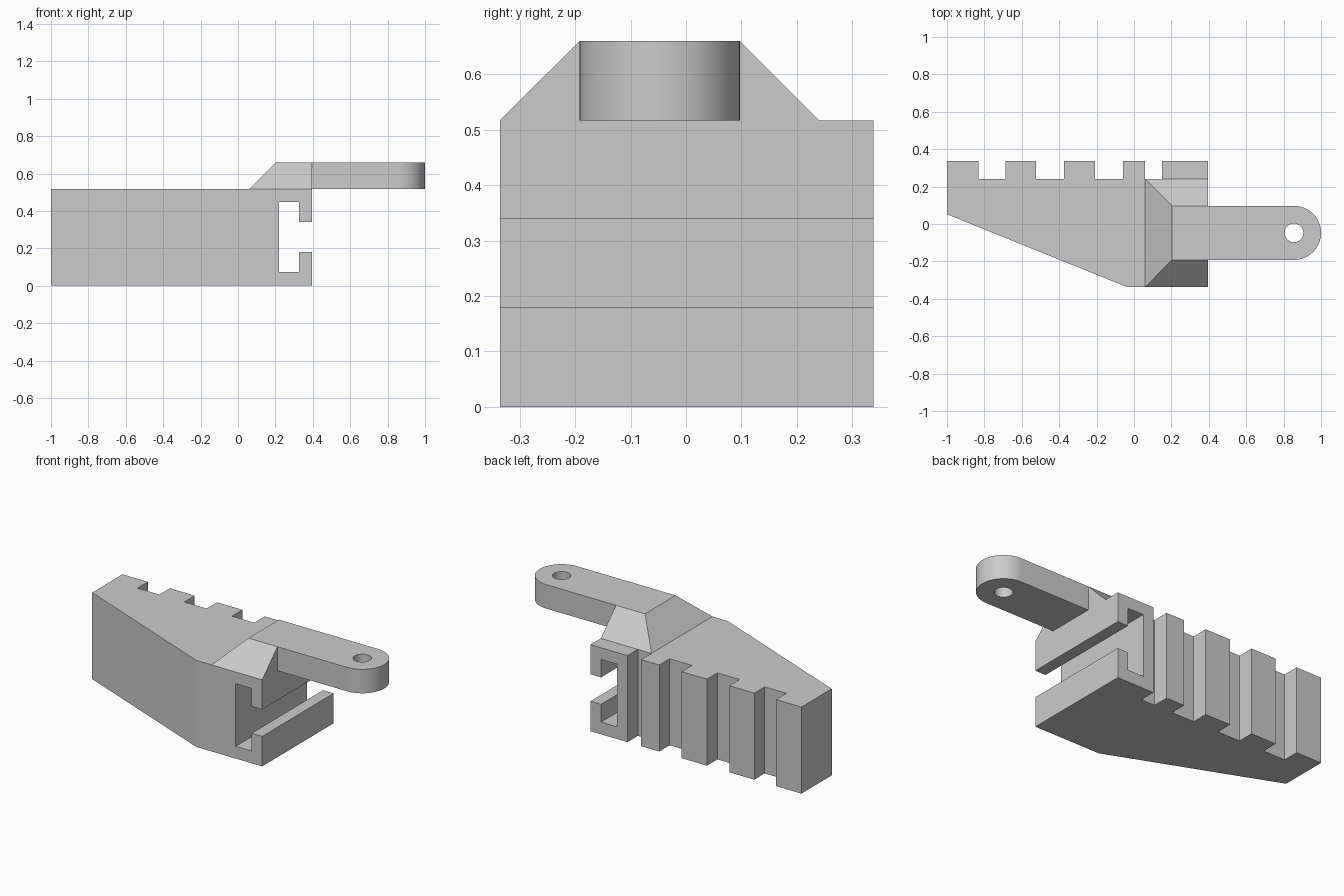
import bpy, bmesh, math
from mathutils import Vector

cube = bpy.data.objects.get("Cube")
if cube:
    bpy.data.objects.remove(cube, do_unlink=True)

grey = bpy.data.materials.new("plain_grey")
grey.use_nodes = True
grey.diffuse_color = (0.6, 0.6, 0.6, 1)
grey.node_tree.nodes["Principled BSDF"].inputs["Base Color"].default_value = (0.6, 0.6, 0.6, 1)

DECK, TOP = 0.517, 0.66            # body top and arm top
END, FRONT, BACK = 0.395, -0.336, 0.338
NOTCH = 0.24                       # floor of the back notches
ARM_LO, ARM_HI = -0.192, 0.097     # arm width
ARM_MID = (ARM_LO + ARM_HI) / 2
RADIUS = (ARM_HI - ARM_LO) / 2
TIP = 1 - RADIUS


def loft(name, lower, upper):
    """Solid between two matching loops of points."""
    bm = bmesh.new()
    a = [bm.verts.new(p) for p in lower]
    b = [bm.verts.new(p) for p in upper]
    bm.faces.new(a)
    bm.faces.new(b)
    for i in range(len(a)):
        j = (i + 1) % len(a)
        bm.faces.new((a[i], a[j], b[j], b[i]))
    bmesh.ops.recalc_face_normals(bm, faces=bm.faces)
    mesh = bpy.data.meshes.new(name)
    bm.to_mesh(mesh)
    bm.free()
    mesh.materials.append(grey)
    ob = bpy.data.objects.new(name, mesh)
    bpy.context.collection.objects.link(ob)
    return ob


def prism(name, outline, z0, z1):
    return loft(name, [(x, y, z0) for x, y in outline], [(x, y, z1) for x, y in outline])


def select(ob):
    bpy.ops.object.select_all(action='DESELECT')
    ob.select_set(True)
    bpy.context.view_layer.objects.active = ob


def cut(ob, cutter):
    cutter.hide_render = True
    mod = ob.modifiers.new("cut", 'BOOLEAN')
    mod.operation, mod.solver, mod.object = 'DIFFERENCE', 'EXACT', cutter
    select(ob)
    bpy.ops.object.modifier_apply(modifier=mod.name)
    bpy.data.objects.remove(cutter, do_unlink=True)


def arc(cx, cy, r, start, end, steps):
    return [(cx + r * math.cos(start + (end - start) * i / steps),
             cy + r * math.sin(start + (end - start) * i / steps)) for i in range(steps + 1)]


# Tapered body with a toothed back edge
outline = [(-1, 0.052), (-1, BACK)]
for left, right in [(-0.832, -0.688), (-0.523, -0.375), (-0.208, -0.06), (0.06, 0.15)]:
    outline += [(left, BACK), (left, NOTCH), (right, NOTCH), (right, BACK)]
outline += [(END, BACK), (END, FRONT), (-0.04, FRONT)]
body = prism("body", outline, 0, DECK)

# T-shaped channel running through the end of the body
channel = [(0.22, 0.073), (0.325, 0.073), (0.325, 0.179), (0.5, 0.179),
           (0.5, 0.34), (0.325, 0.34), (0.325, 0.447), (0.22, 0.447)]
cut(body, loft("channel_cutter", [(x, -0.5, z) for x, z in channel],
               [(x, 0.5, z) for x, z in channel]))

# Sloped shoulder on the deck
base = [(0.06, FRONT), (END, FRONT), (END, NOTCH), (0.06, NOTCH)]
crown = [(0.203, ARM_LO), (END, ARM_LO), (END, ARM_HI), (0.203, ARM_HI)]
loft("shoulder", [(x, y, DECK) for x, y in base], [(x, y, TOP) for x, y in crown])

# Rounded arm with a pin hole
arm_outline = [(END, ARM_HI), (END, ARM_LO)]
arm_outline += arc(TIP, ARM_MID, RADIUS, -math.pi / 2, math.pi / 2, 32)
arm = prism("arm", arm_outline, DECK, TOP)
hole = arc(TIP, ARM_MID, 0.05, 0, math.tau, 48)[:-1]
cut(arm, prism("hole_cutter", hole, DECK - 0.1, TOP + 0.1))
select(arm)
bpy.ops.object.shade_smooth_by_angle(angle=math.radians(30))
